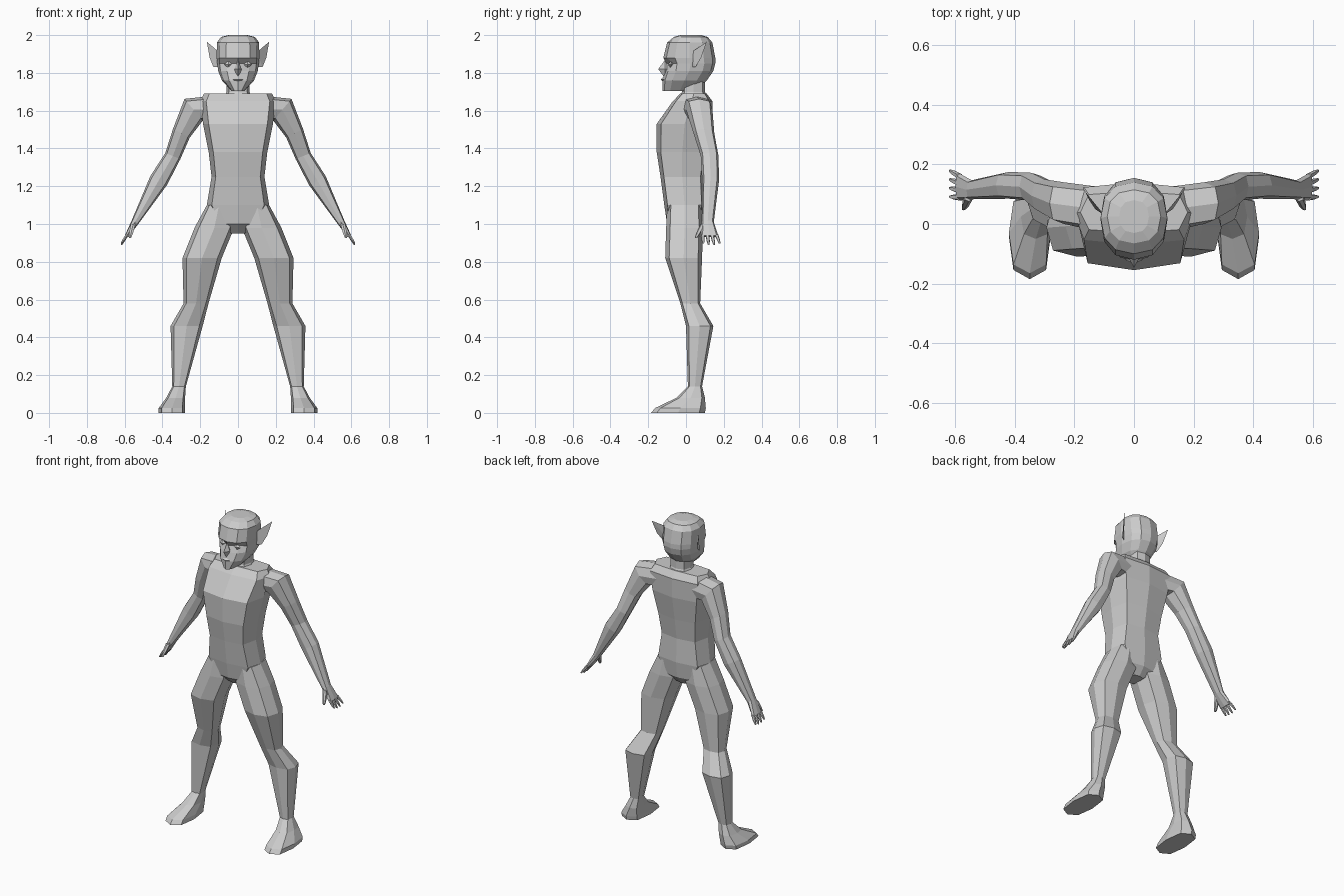
import bpy, bmesh
from math import sin, cos, pi, radians, copysign
from mathutils import Vector

cube = bpy.data.objects.get("Cube")
if cube:
    bpy.data.objects.remove(cube)

grey = (0.6, 0.6, 0.6, 1)
skin = bpy.data.materials.new("plain grey")
skin.use_nodes = True
skin.diffuse_color = grey
skin.node_tree.nodes["Principled BSDF"].inputs["Base Color"].default_value = grey


def finish(name, bm, mirror=False):
    """Turn the bmesh into an object, mirrored left to right if asked."""
    bmesh.ops.recalc_face_normals(bm, faces=bm.faces)
    mesh = bpy.data.meshes.new(name)
    bm.to_mesh(mesh)
    bm.free()
    mesh.materials.append(skin)
    obj = bpy.data.objects.new(name, mesh)
    bpy.context.collection.objects.link(obj)
    if mirror:
        obj.modifiers.new("mirror", 'MIRROR')


def rounded(value, squareness):
    return copysign(abs(value) ** squareness, value) if abs(value) > 0.001 else 0


def joint(centre, half, depth, lean=0):
    """A cross-section about a centre, leaning in degrees about the y axis."""
    across = Vector((cos(radians(lean)), 0, sin(radians(lean)))) * half
    return Vector(centre), across, Vector((0, depth, 0))


def level(z, half, front, back, x=0):
    """A horizontal cross-section between a front and a back."""
    return joint((x, (front + back) / 2, z), half, (back - front) / 2)


def loft(bm, sections, sides=8, squareness=0.7):
    """Skin the cross-sections in order and cap both ends."""
    angles = [2 * pi * i / sides - pi / 2 for i in range(sides)]
    loops = [[bm.verts.new(centre + across * rounded(cos(angle), squareness)
                           + along * rounded(sin(angle), squareness))
              for angle in angles] for centre, across, along in sections]
    for low, high in zip(loops, loops[1:]):
        for i in range(sides):
            bm.faces.new((low[i - 1], low[i], high[i], high[i - 1]))
    bm.faces.new(loops[0])
    bm.faces.new(loops[-1])
    return loops


def hull(name, points, mirror=False):
    bm = bmesh.new()
    for point in points:
        bm.verts.new(point)
    bmesh.ops.convex_hull(bm, input=bm.verts)
    finish(name, bm, mirror)


def facet(name, centre, radii, mirror=False):
    """An eight-faced lump for small features of the face."""
    centre = Vector(centre)
    tips = [Vector([radius if i == axis else 0 for i in range(3)])
            for axis, radius in enumerate(radii)]
    hull(name, [centre + tip * side for tip in tips for side in (1, -1)], mirror)


# Torso, from the crotch up to the shoulders
bm = bmesh.new()
loft(bm, [
    level(z=.95, half=.04, front=-.05, back=.05),
    level(z=1, half=.11, front=-.1, back=.09),
    level(z=1.1, half=.165, front=-.115, back=.1),
    level(z=1.25, half=.14, front=-.135, back=.095),
    level(z=1.38, half=.155, front=-.155, back=.115),
    level(z=1.53, half=.185, front=-.155, back=.14),
    level(z=1.65, half=.2, front=-.07, back=.14),
    level(z=1.69, half=.18, front=-.03, back=.11),
], squareness=0.5)
finish("torso", bm)

# Neck
bm = bmesh.new()
loft(bm, [
    level(z=1.66, half=.08, front=-.04, back=.12),
    level(z=1.7, half=.06, front=-.02, back=.1),
    level(z=1.78, half=.06, front=-.02, back=.1),
])
finish("neck", bm)

# Head, with the eye sockets pushed in under the brow
bm = bmesh.new()
chin, jaw, cheek, eyes, *skull = loft(bm, [
    level(z=1.705, half=.035, front=-.125, back=.06),
    level(z=1.76, half=.085, front=-.125, back=.11),
    level(z=1.81, half=.105, front=-.11, back=.145),
    level(z=1.85, half=.11, front=-.105, back=.155),
    level(z=1.88, half=.113, front=-.12, back=.155),
    level(z=1.96, half=.112, front=-.1, back=.14),
    level(z=1.99, half=.09, front=-.065, back=.115),
    level(z=2, half=.05, front=-.03, back=.08),
], sides=12, squareness=0.85)
for side in (1, -1):
    eyes[side].co.y += 0.025
finish("head", bm)

# Face
facet("nose", centre=(0, -.11, 1.82), radii=(.02, .037, .05))
facet("lips", centre=(0, -.12, 1.765), radii=(.03, .014, .012))
facet("eyelid", centre=(.05, -.08, 1.845), radii=(.025, .015, .02), mirror=True)

# Pointed ear, from its root on the skull to the tip
root_top, root_low = Vector((.1, .03, 1.91)), Vector((.1, .03, 1.83))
lobe, bulge = root_low + Vector((.03, .02, 0)), Vector((.15, .08, 1.88))
hull("ear", [root_top, root_low, lobe, bulge, (.165, .11, 1.965)], mirror=True)

# Leg, from the sole up into the hip
bm = bmesh.new()
loft(bm, [
    level(z=0, half=.07, front=-.185, back=.1, x=.35),
    level(z=.025, half=.07, front=-.165, back=.105, x=.35),
    level(z=.08, half=.05, front=-.05, back=.1, x=.33),
    level(z=.14, half=.036, front=.01, back=.085, x=.312),
    level(z=.46, half=.085, front=0, back=.145, x=.272),
    level(z=.58, half=.066, front=-.03, back=.075, x=.222),
    level(z=.82, half=.104, front=-.11, back=.085, x=.19),
    level(z=.98, half=.105, front=-.105, back=.09, x=.125),
    level(z=1.1, half=.065, front=-.1, back=.085, x=.1),
])
finish("leg", bm, mirror=True)

# Arm, from inside the shoulder down to the knuckles
bm = bmesh.new()
loft(bm, [
    joint(centre=(.12, .05, 1.61), half=.07, depth=.075, lean=80),
    joint(centre=(.235, .07, 1.605), half=.075, depth=.07, lean=50),
    joint(centre=(.3, .095, 1.48), half=.05, depth=.055, lean=28),
    joint(centre=(.345, .125, 1.36), half=.043, depth=.047, lean=22),
    joint(centre=(.42, .13, 1.23), half=.05, depth=.045, lean=28),
    joint(centre=(.545, .115, 1.01), half=.02, depth=.032, lean=28),
    joint(centre=(.59, .125, .935), half=.01, depth=.047, lean=28),
])
finish("arm", bm, mirror=True)


def digit(bm, root, tip, width):
    """A finger that tapers from its root to its tip."""
    root, tip = Vector(root), Vector(tip)
    loft(bm, [joint(root.lerp(tip, step), width * taper, width * taper)
              for step, taper in ((0, 1), (0.6, 0.85), (1, 0.45))], sides=6)


# Four fingers fanned across the palm, and the thumb
bm = bmesh.new()
for i in range(4):
    spread = i - 1.5
    digit(bm, root=(.586, .125 + .024 * spread, .945),
          tip=(.617, .135 + .029 * spread, .885 + .008 * abs(spread)), width=0.01)
digit(bm, root=(.555, .09, 1), tip=(.572, .052, .925), width=0.014)
finish("fingers", bm, mirror=True)
